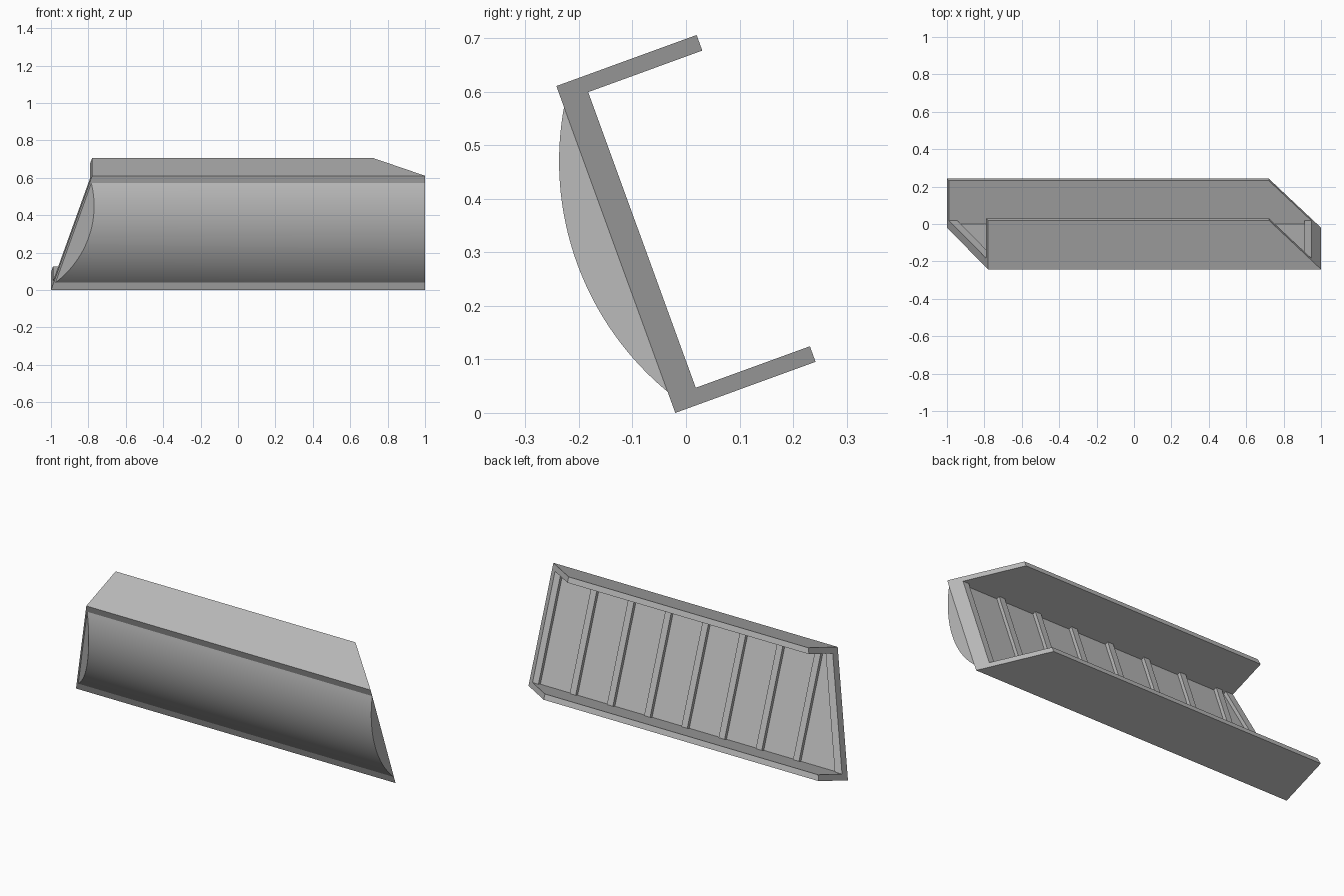
import bpy, bmesh, math

cube = bpy.data.objects.get("Cube")
if cube:
    bpy.data.objects.remove(cube, do_unlink=True)

TILT = math.radians(20)
HEIGHT, DEPTH = 0.65, 0.279      # wall height, flange depth
FLANGE, PANEL, RIB = 0.031, 0.033, 0.052   # thicknesses measured from the front skin

grey = bpy.data.materials.new("plain grey")
grey.use_nodes = True
colour = (0.5, 0.5, 0.5, 1)
grey.diffuse_color = colour
grey.node_tree.nodes["Principled BSDF"].inputs["Base Color"].default_value = colour


def left_end(d, h):
    """Raked end; mitred in front of the wall."""
    return -1 + 0.22 * h / HEIGHT + 1.05 * max(0, -d)


def right_end(d, h):
    """Upright end; mitred behind the wall."""
    return 1 - max(0, d)


def prism(name, profile, left, right, smooth=False):
    """Sweep a (depth, height) profile along x between two end rules."""
    bm = bmesh.new()
    a = [bm.verts.new((left(d, h), d, h)) for d, h in profile]
    b = [bm.verts.new((right(d, h), d, h)) for d, h in profile]
    bm.faces.new(a)
    bm.faces.new(b[::-1])
    for i in range(len(profile)):
        j = (i + 1) % len(profile)
        bm.faces.new((a[i], b[i], b[j], a[j]))
    bmesh.ops.recalc_face_normals(bm, faces=bm.faces)
    mesh = bpy.data.meshes.new(name)
    bm.to_mesh(mesh)
    bm.free()
    mesh.materials.append(grey)
    obj = bpy.data.objects.new(name, mesh)
    bpy.context.collection.objects.link(obj)
    obj.rotation_euler.x = TILT
    obj.location.y = -0.02
    if smooth:
        bpy.ops.object.select_all(action='DESELECT')
        obj.select_set(True)
        bpy.context.view_layer.objects.active = obj
        bpy.ops.object.shade_smooth_by_angle(angle=math.radians(20))
    return obj


# Channel: wall panel with a flange along the top and the bottom
top = HEIGHT - FLANGE
prism("channel_shell",
      [(0, 0), (DEPTH, 0), (DEPTH, FLANGE), (PANEL, FLANGE),
       (PANEL, top), (DEPTH, top), (DEPTH, HEIGHT), (0, HEIGHT)],
      left_end, right_end)

# Bulging front skin: a shallow circular arc
low, high, rise = 0.042, 0.608, 0.077
half, mid = (high - low) / 2, (high + low) / 2
radius = (half ** 2 + rise ** 2) / (2 * rise)
sweep = math.asin(half / radius)
steps = 40
arc = []
for i in range(steps + 1):
    t = sweep * (2 * i / steps - 1)
    arc.append((min(0, radius - rise - radius * math.cos(t)), mid + radius * math.sin(t)))
prism("curved_front", arc, lambda d, h: left_end(d, h) + 0.01, right_end, True)

# Evenly spaced ribs on the back of the panel
rib_profile = [(PANEL, FLANGE), (RIB, FLANGE), (RIB, top), (PANEL, top)]
for k in range(8):
    x = 0.911 - 0.233 * k
    end = right_end if k == 0 else (lambda d, h, x=x: x + 0.037)
    prism(f"rib_{k + 1}", rib_profile, lambda d, h, x=x: x, end)

# Raked rib along the slanted end
prism("raked_end_rib", rib_profile, left_end, lambda d, h: left_end(d, h) + 0.045)
